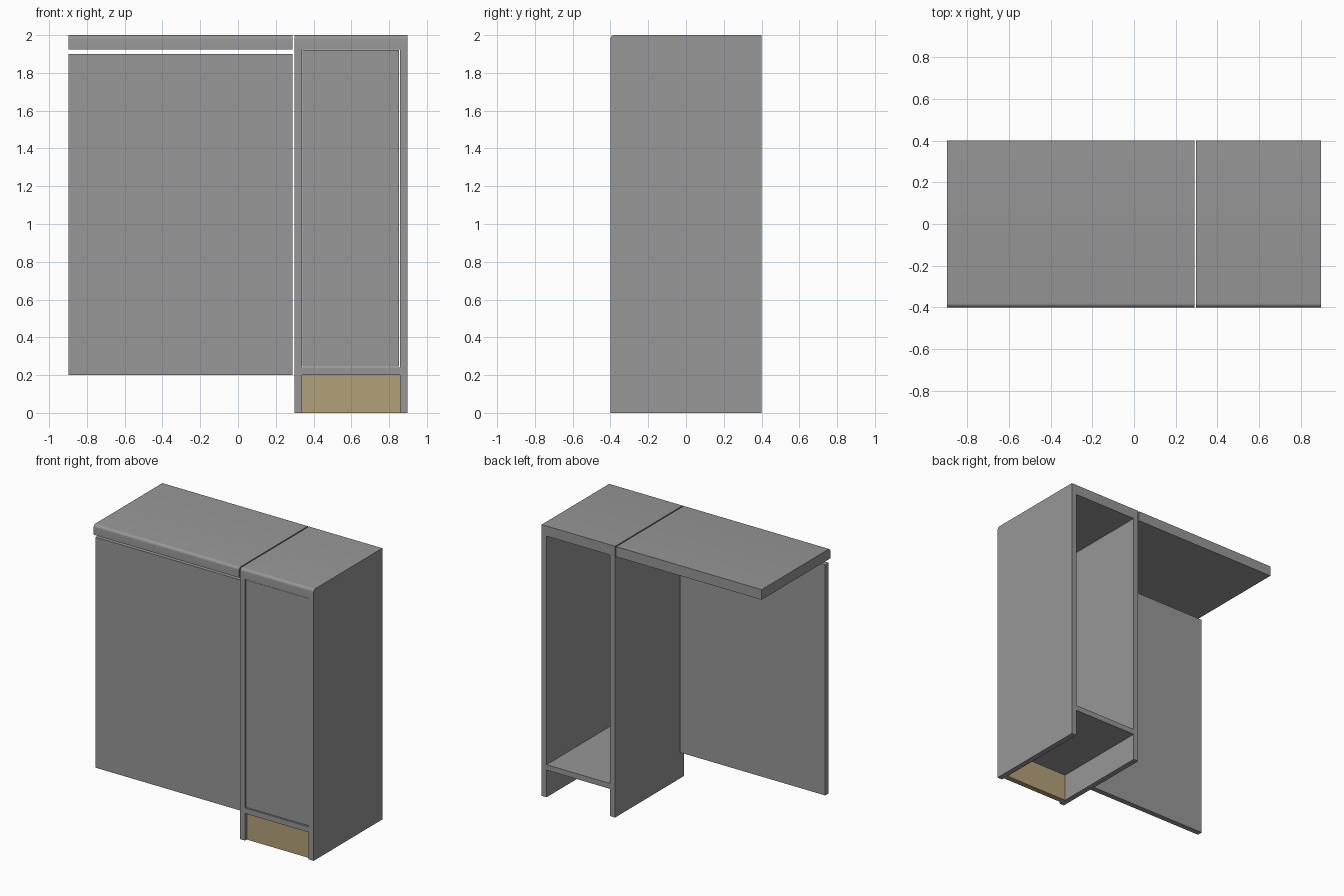
import bpy, bmesh, math

if "Cube" in bpy.data.objects:
    bpy.data.objects.remove(bpy.data.objects["Cube"])


def material(name, rgb):
    m = bpy.data.materials.new(name)
    m.diffuse_color = (*rgb, 1)
    m.use_nodes = True
    m.node_tree.nodes["Principled BSDF"].inputs["Base Color"].default_value = m.diffuse_color
    return m


GREY = material("dark_grey", (0.31, 0.31, 0.31))
TAN = material("tan", (0.45, 0.355, 0.185))


def finish(name, bm, mat):
    bmesh.ops.recalc_face_normals(bm, faces=bm.faces)
    me = bpy.data.meshes.new(name)
    bm.to_mesh(me)
    bm.free()
    me.materials.append(mat)
    ob = bpy.data.objects.new(name, me)
    bpy.context.collection.objects.link(ob)
    return ob


def board(name, x, y, z, mat=GREY):
    """Box given by its (min, max) on each axis."""
    bm = bmesh.new()
    bmesh.ops.create_cube(bm, size=1)
    for v in bm.verts:
        v.co = [r[0] if c < 0 else r[1] for c, r in zip(v.co, (x, y, z))]
    return finish(name, bm, mat)


def worktop(name, x0, x1, radius=0.02, steps=6):
    """Slab with a rounded top front edge, extruded along x."""
    prof = [(BACK, TOP), (BACK, TOP_UNDER), (FRONT, TOP_UNDER)]
    for i in range(steps + 1):
        a = math.pi / 2 * i / steps
        prof.append((FRONT + radius * (1 - math.cos(a)),
                     TOP - radius * (1 - math.sin(a))))
    bm = bmesh.new()
    face = bm.faces.new([bm.verts.new((x0, y, z)) for y, z in prof])
    ext = bmesh.ops.extrude_face_region(bm, geom=[face])["geom"]
    for v in ext:
        if isinstance(v, bmesh.types.BMVert):
            v.co.x = x1
    ob = finish(name, bm, GREY)
    bpy.ops.object.select_all(action='DESELECT')
    bpy.context.view_layer.objects.active = ob
    ob.select_set(True)
    bpy.ops.object.shade_smooth_by_angle(angle=math.radians(30))
    return ob


FRONT, BACK = -0.4, 0.4
TOP, TOP_UNDER = 2.0, 1.925
T = 0.04                       # board thickness
L0, L1 = -0.897, 0.289         # open bay on the left
C0, C1 = 0.298, 0.897          # cabinet on the right
INSET = (FRONT + 0.02, FRONT + 0.02 + T)
DOOR_Y = (FRONT + 0.005, FRONT + 0.005 + T)

# Worktops
worktop("bay_worktop", L0, L1)
worktop("cabinet_worktop", C0, C1)

# Free-standing front panel of the open bay
board("bay_front_panel", (L0, L1), INSET, (0.2, 1.9))

# Open-backed cabinet carcass
board("cabinet_left_side", (C0, C0 + T), (FRONT, BACK), (0, TOP_UNDER))
board("cabinet_right_side", (C1 - T, C1), (FRONT, BACK), (0, TOP_UNDER))
board("cabinet_floor", (C0 + T, C1 - T), (FRONT, BACK), (0.2, 0.24))

# Inset door with a small gap all round
board("cabinet_door", (C0 + T + 0.004, C1 - T - 0.004), DOOR_Y, (0.245, 1.921))

# Tan plinth
board("plinth", (C0 + T, C1 - T), INSET, (0, 0.2), TAN)
